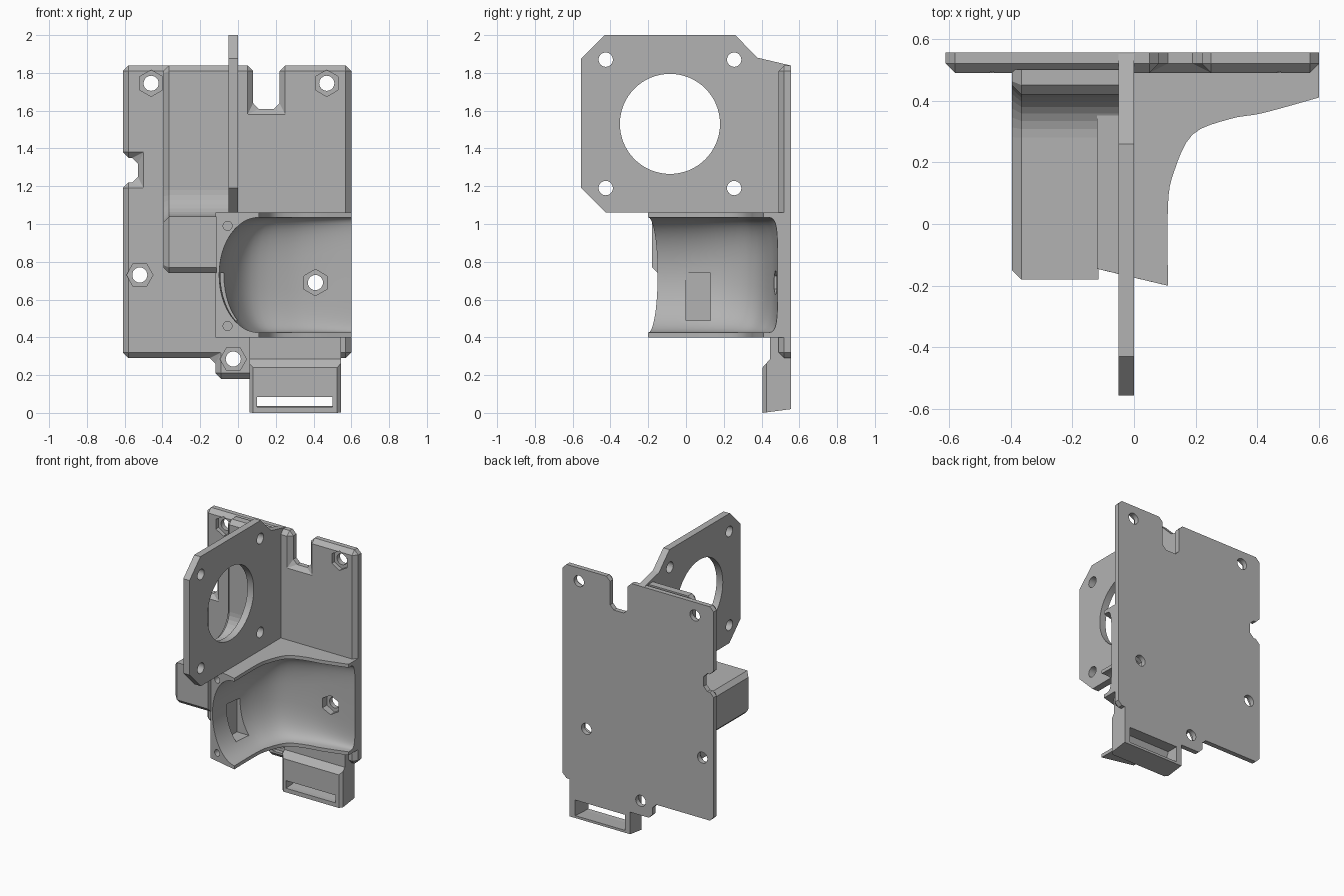
import bpy, bmesh, math
from mathutils import Vector

if "Cube" in bpy.data.objects:
    bpy.data.objects.remove(bpy.data.objects["Cube"])

grey = bpy.data.materials.new("plain_grey")
grey.use_nodes = True
grey.diffuse_color = (0.45, 0.45, 0.45, 1)
grey.node_tree.nodes["Principled BSDF"].inputs["Base Color"].default_value = (0.45, 0.45, 0.45, 1)


def finish(name, bm):
    bmesh.ops.recalc_face_normals(bm, faces=bm.faces)
    mesh = bpy.data.meshes.new(name)
    bm.to_mesh(mesh)
    bm.free()
    mesh.materials.append(grey)
    ob = bpy.data.objects.new(name, mesh)
    bpy.context.collection.objects.link(ob)
    return ob


def prism(name, outline, axis, a, b, chamfer=0, rule=None):
    """Extrude an outline along x (points are y, z) or y (points are x, z)."""
    bm = bmesh.new()
    place = (lambda p, t: (t, p[0], p[1])) if axis == "x" else (lambda p, t: (p[0], t, p[1]))
    face = bm.faces.new([bm.verts.new(place(p, a)) for p in outline])
    top = bmesh.ops.extrude_face_region(bm, geom=[face])["geom"]
    shift = Vector(place((0, 0), b - a))
    for v in top:
        if isinstance(v, bmesh.types.BMVert):
            v.co += shift
    if chamfer:
        edges = [e for e in bm.edges if rule(e.verts[0].co, e.verts[1].co)]
        bmesh.ops.bevel(bm, geom=edges, offset=chamfer, segments=1, affect="EDGES")
    return finish(name, bm)


def ring(x, z, r, sides, turn=0):
    return [(x + r * math.cos(turn + math.tau * i / sides),
             z + r * math.sin(turn + math.tau * i / sides)) for i in range(sides)]


def select(ob):
    bpy.ops.object.select_all(action="DESELECT")
    ob.select_set(True)
    bpy.context.view_layer.objects.active = ob


def cut(ob, *cutters):
    for c in cutters:
        mod = ob.modifiers.new("cut", "BOOLEAN")
        mod.operation, mod.solver, mod.object = "DIFFERENCE", "EXACT", c
        select(ob)
        bpy.ops.object.modifier_apply(modifier=mod.name)
        bpy.data.objects.remove(c)


# Back plate with notches and chamfered front rim
plate = prism("back_plate", [
    (-0.61, 0.29), (-0.12, 0.29), (-0.12, 0.18), (0.1, 0.18), (0.1, 0.29), (0.6, 0.29),
    (0.6, 1.84), (0.22, 1.84), (0.22, 1.61), (0.08, 1.61), (0.08, 1.84), (-0.61, 1.84),
    (-0.61, 1.35), (-0.53, 1.35), (-0.53, 1.22), (-0.61, 1.22)],
    "y", 0.49, 0.555, 0.03, lambda p, q: min(p.y, q.y) < 0.5)

# Bracket on the left: upright slab curving into a forward box
fillet = [(0.28 + 0.14 * math.sin(t), 1.18 - 0.14 * math.cos(t))
          for t in [math.pi / 2 * (1 - i / 8) for i in range(9)]]
side = lambda p, q: max(p.x, q.x) < -0.38 and min(p.y, q.y) < 0.45
prism("side_bracket", [(0.5, 1.84), (0.45, 1.84), (0.42, 1.81)] + fillet + [
    (-0.18, 1.04), (-0.18, 0.77), (-0.15, 0.74), (0.5, 0.74)],
    "x", -0.395, -0.115, 0.03, side)
prism("upright_slab", [(0.5, 1.84), (0.45, 1.84), (0.42, 1.81)] + fillet + [(0.28, 1.0), (0.5, 1.0)],
      "x", -0.13, -0.03)

# Fan mount plate
fan = prism("fan_mount", [
    (-0.555, 1.19), (-0.425, 1.06), (0.55, 1.06), (0.55, 1.84), (0.38, 1.88),
    (0.26, 2.0), (-0.43, 2.0), (-0.555, 1.875)], "x", -0.05, 0)
cut(fan, prism("bore", ring(-0.085, 1.53, 0.265, 64), "x", -0.2, 0.2),
    *[prism("hole", ring(y, z, 0.038, 24), "x", -0.2, 0.2)
      for y in (-0.425, 0.255) for z in (1.19, 1.87)])

# Elbow duct wall: half-round mouth at the front turning to a squarer mouth at the right
# Each station: open edge, deepest point, outer corner, squareness
stations = [
    ((0.11, -0.2), (-0.1, -0.15), (-0.12, -0.145), 2),
    ((0.11, 0.06), (-0.085, 0.08), (-0.12, 0.1), 2),
    ((0.13, 0.17), (-0.03, 0.25), (-0.12, 0.3), 2.2),
    ((0.19, 0.29), (0.07, 0.38), (-0.12, 0.53), 2.5),
    ((0.31, 0.34), (0.26, 0.45), (0.15, 0.53), 3),
    ((0.42, 0.36), (0.42, 0.475), (0.42, 0.53), 4),
    ((0.6, 0.41), (0.6, 0.485), (0.6, 0.53), 5)]


def smooth(t):
    """Catmull-Rom blend through the stations."""
    i = min(int(t), len(stations) - 2)
    f = t - i
    row = [stations[max(0, min(len(stations) - 1, i + k))] for k in (-1, 0, 1, 2)]
    flat = [[*s[0], *s[1], *s[2], s[3]] for s in row]
    return [0.5 * (2 * b + (c - a) * f + (2 * a - 5 * b + 4 * c - d) * f * f
                   + (3 * b - a - 3 * c + d) * f ** 3) for a, b, c, d in zip(*flat)]


bm = bmesh.new()
loops = []
steps = 24
for s in range(steps + 1):
    px, py, dx, dy, ox, oy, n = smooth(s * (len(stations) - 1) / steps)
    ox = max(ox, -0.12)
    oy = min(oy, 0.53)
    pts = []
    for k in range(25):
        a = math.pi * (k / 24 - 0.5)
        u = max(math.cos(a), 0) ** (2 / n)
        w = math.copysign(abs(math.sin(a)) ** (2 / n), a)
        pts.append((px + (dx - px) * u, py + (dy - py) * u, 0.73 + 0.305 * w))
    pts += [(px, py, 1.06), (ox, oy, 1.06), (ox, oy, 0.4), (px, py, 0.4)]
    loops.append([bm.verts.new(p) for p in pts])
for A, B in zip(loops, loops[1:]):
    for k in range(len(A)):
        j = (k + 1) % len(A)
        bm.faces.new((A[k], A[j], B[j], B[k]))
bm.faces.new(loops[0])
bm.faces.new(loops[-1])
duct = finish("elbow_duct", bm)
cut(duct, *[prism("pin", ring(-0.055, z, 0.024, 20), "y", -0.3, -0.05) for z in (0.46, 0.99)],
    prism("window", [(-0.1, 0.74), (-0.02, 0.74), (0.0, 0.49), (-0.1, 0.49)], "y", 0.0, 0.13))

# Strap box under the duct, with a slot that widens to the back
strap = prism("strap_box", [
    (0.405, 0.0), (0.555, 0.02), (0.555, 0.41), (0.445, 0.41), (0.445, 0.285), (0.405, 0.24)],
    "x", 0.06, 0.545, 0.02, lambda p, q: abs(p.x - q.x) < 0.01 and max(p.y, q.y) < 0.42)
cut(strap, prism("slot", [
    (0.3, 0.03), (0.3, 0.085), (0.44, 0.085), (0.47, 0.15), (0.6, 0.15), (0.6, 0.04), (0.44, 0.03)],
    "x", 0.1, 0.5))

# Screw holes with hexagonal nut pockets
screws = [(-0.46, 1.745, 0.5), (0.47, 1.745, 0.5), (-0.52, 0.73, 0),
          (-0.025, 0.285, 0), (0.41, 0.69, 0.5)]
for x, z, turn in screws:
    parts = [plate, duct] if x > 0 and z < 1 else [plate]
    for ob in parts:
        cut(ob, prism("nut", ring(x, z, 0.07, 6, turn * math.pi / 3), "y", 0.38, 0.52),
            prism("bolt", ring(x, z, 0.04, 24), "y", 0.38, 0.7))

for ob in (duct, fan, plate):
    select(ob)
    bpy.ops.object.shade_smooth_by_angle(angle=math.radians(30))
